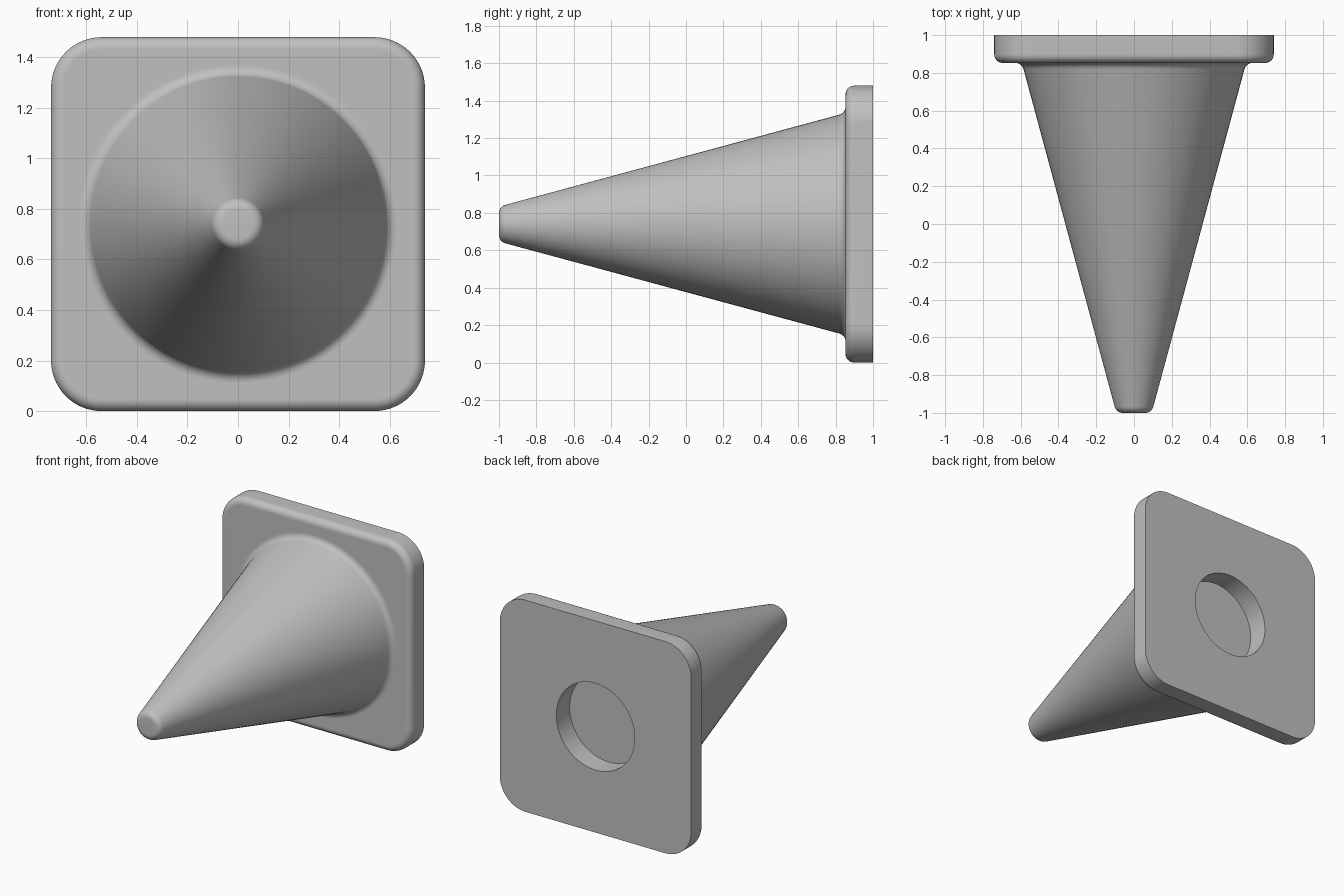
import bpy
import bmesh
from math import atan, cos, sin, pi, radians

if "Cube" in bpy.data.objects:
    bpy.data.objects.remove(bpy.data.objects["Cube"], do_unlink=True)

HALF, CORNER = 0.74, 0.2          # square base plate
PLATE_Y, BACK_Y = 0.853, 1.0
SLOPE, FILLET = 0.27, 0.045       # cone taper and edge rounding
HOLE_R = 0.303
CORNER_STEPS, FILLET_STEPS = 24, 8


def cone_radius(y):
    return 0.585 + SLOPE * (y - 0.82)


def ring(bm, half, corner, y):
    """Rounded square around the y axis; a circle when corner equals half."""
    verts = []
    for quarter in range(4):
        for i in range(CORNER_STEPS + 1):
            a = (quarter + i / CORNER_STEPS) * pi / 2
            mid = (quarter + 0.5) * pi / 2
            inset = (half - corner) * 2 ** 0.5
            x = inset * cos(mid) + corner * cos(a)
            z = inset * sin(mid) + corner * sin(a)
            verts.append(bm.verts.new((x, y, z + HALF)))
    return verts


# Sections from the tip to the floor of the rear recess: half, corner, y
sections = []
steps = [i / FILLET_STEPS for i in range(FILLET_STEPS + 1)]
sweep = pi / 2 - atan(SLOPE)
offset = FILLET / cos(atan(SLOPE))

# Rounded tip
tip_y = -1 + FILLET
for s in steps:
    r = cone_radius(tip_y) - offset + FILLET * sin(s * sweep)
    sections.append((r, r, tip_y - FILLET * cos(s * sweep)))

# Concave blend from cone to plate
root_y = PLATE_Y - FILLET
for s in reversed(steps):
    r = cone_radius(root_y) + offset - FILLET * sin(s * sweep)
    sections.append((r, r, root_y + FILLET * cos(s * sweep)))
sections.append((r + 0.005, r + 0.005, PLATE_Y))

# Plate with rounded front edge
sections.append((HALF - FILLET - 0.005, CORNER - FILLET - 0.005, PLATE_Y))
for s in steps:
    shrink = FILLET * (1 - sin(s * pi / 2))
    sections.append((HALF - shrink, CORNER - shrink,
                     PLATE_Y + FILLET * (1 - cos(s * pi / 2))))
sections.append((HALF, CORNER, BACK_Y))

# Round blind recess in the back
sections.append((HOLE_R, HOLE_R, BACK_Y))
sections.append((HOLE_R, HOLE_R, PLATE_Y))

# Skin the sections and cap both ends
bm = bmesh.new()
rings = [ring(bm, *section) for section in sections]
for first, second in zip(rings, rings[1:]):
    for i in range(len(first)):
        j = (i + 1) % len(first)
        bm.faces.new((first[i], first[j], second[j], second[i]))
bm.faces.new(rings[0])
bm.faces.new(rings[-1])
bmesh.ops.remove_doubles(bm, verts=bm.verts, dist=0.00001)
bmesh.ops.recalc_face_normals(bm, faces=bm.faces)

mesh = bpy.data.meshes.new("cone_with_base")
bm.to_mesh(mesh)
bm.free()
cone = bpy.data.objects.new("cone_with_base", mesh)
bpy.context.collection.objects.link(cone)

# Plain grey material
grey = bpy.data.materials.new("light_grey")
grey.use_nodes = True
colour = (0.53, 0.53, 0.53, 1)
grey.diffuse_color = colour
grey.node_tree.nodes["Principled BSDF"].inputs["Base Color"].default_value = colour
mesh.materials.append(grey)

bpy.ops.object.select_all(action="DESELECT")
cone.select_set(True)
bpy.context.view_layer.objects.active = cone
bpy.ops.object.shade_smooth_by_angle(angle=radians(30))
